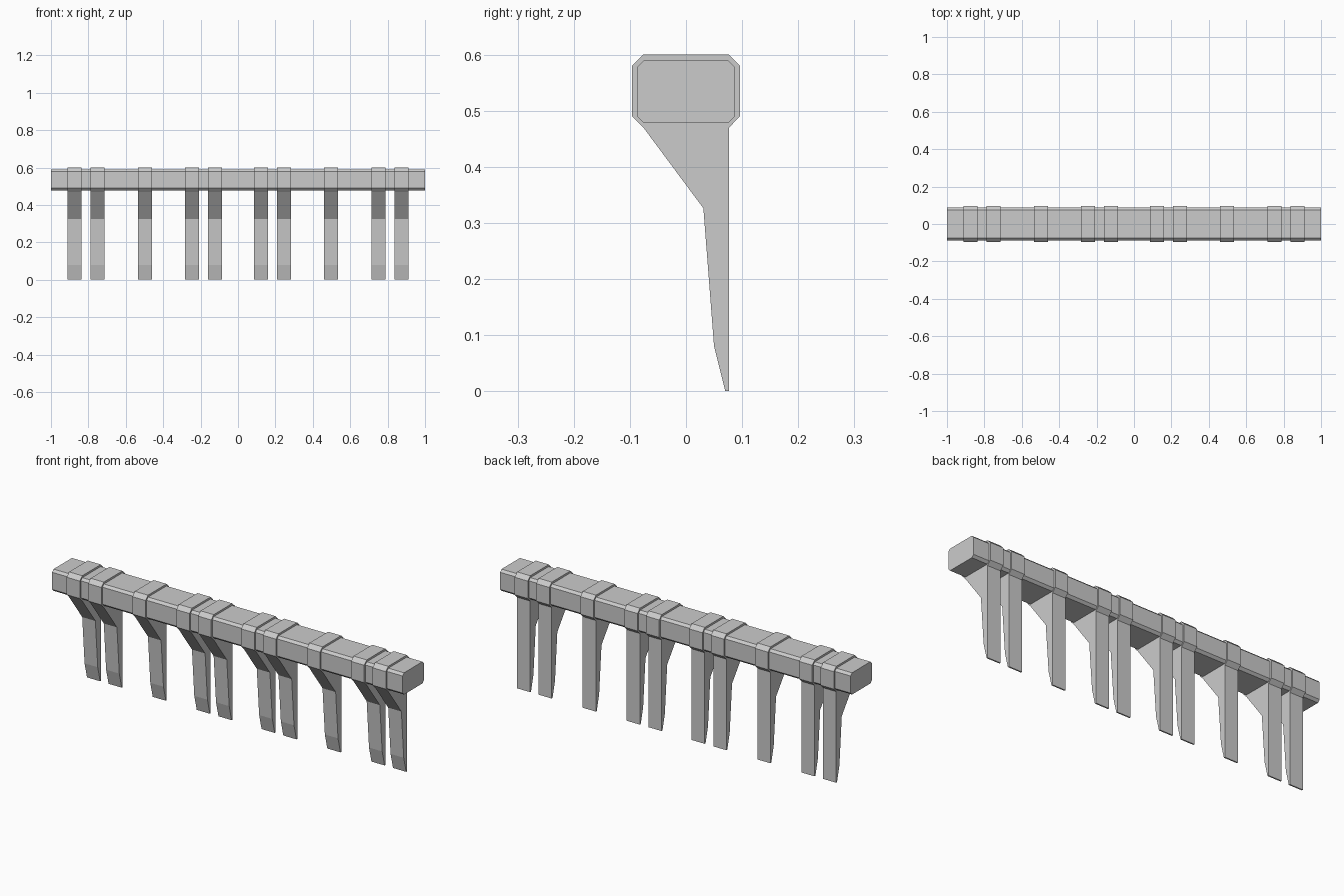
import bpy
import bmesh

cube = bpy.data.objects.get("Cube")
if cube:
    bpy.data.objects.remove(cube, do_unlink=True)

# One plain grey for the whole model
grey = bpy.data.materials.new("plain_grey")
grey.use_nodes = True
colour = (0.6, 0.6, 0.6, 1)
grey.diffuse_color = colour
grey.node_tree.nodes["Principled BSDF"].inputs["Base Color"].default_value = colour


def extrude_profile(name, profile, centre, width):
    """Extrude a (y, z) outline along x, centred on the given x."""
    bm = bmesh.new()
    start = centre - width / 2
    face = bm.faces.new([bm.verts.new((start, y, z)) for y, z in profile])
    result = bmesh.ops.extrude_face_region(bm, geom=[face])
    moved = [v for v in result["geom"] if isinstance(v, bmesh.types.BMVert)]
    bmesh.ops.translate(bm, vec=(width, 0, 0), verts=moved)
    bmesh.ops.recalc_face_normals(bm, faces=bm.faces)
    mesh = bpy.data.meshes.new(name)
    bm.to_mesh(mesh)
    bm.free()
    mesh.materials.append(grey)
    obj = bpy.data.objects.new(name, mesh)
    bpy.context.collection.objects.link(obj)
    return obj


# Long rail with chamfered edges
half, low, high, cut = 0.087, 0.478, 0.59, 0.012
rail_profile = [
    (-half, low + cut), (-half + cut, low), (half - cut, low), (half, low + cut),
    (half, high - cut), (half - cut, high), (-half + cut, high), (-half, high - cut),
]
extrude_profile("rail", rail_profile, 0, 2)

# Collar around the rail, running down into a tapered tooth at the back
tooth_profile = [
    (-0.096, 0.49), (-0.076, 0.47), (0.031, 0.326), (0.05, 0.08),
    (0.07, 0), (0.077, 0), (0.077, 0.47), (0.096, 0.49),
    (0.096, 0.58), (0.076, 0.6), (-0.076, 0.6), (-0.096, 0.58),
]
for side, sign in (("left", 1), ("right", -1)):
    for number, x in enumerate((0.123, 0.247, 0.498, 0.75, 0.873), 1):
        extrude_profile(f"{side}_tooth_{number}", tooth_profile, sign * x, 0.075)
